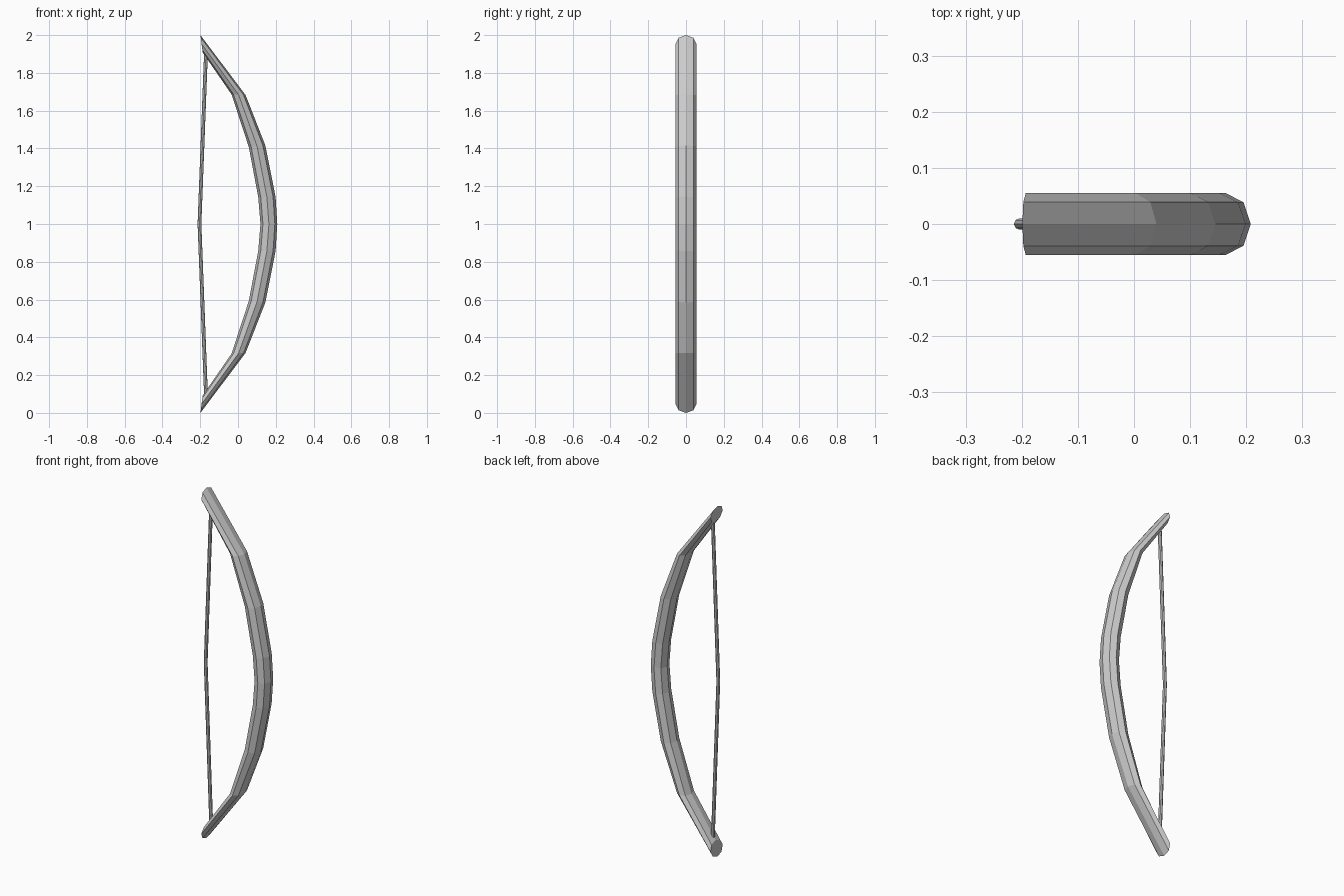
import bpy, bmesh, math

if "Cube" in bpy.data.objects:
    bpy.data.objects.remove(bpy.data.objects["Cube"])

SIDES = 8

def tube(name, rings, ry):
    """Loft octagonal rings; each ring is (outer xz point, inner xz point)."""
    bm = bmesh.new()
    loops = []
    for (ox, oz), (ix, iz) in rings:
        cx, cz, hx, hz = (ox + ix) / 2, (oz + iz) / 2, (ox - ix) / 2, (oz - iz) / 2
        loop = []
        for k in range(SIDES):
            a = 2 * math.pi * k / SIDES
            c = math.cos(a)
            loop.append(bm.verts.new((cx + hx * c, ry * math.sin(a), cz + hz * c)))
        loops.append(loop)
    for a, b in zip(loops, loops[1:]):
        for k in range(SIDES):
            n = (k + 1) % SIDES
            bm.faces.new((a[k], a[n], b[n], b[k]))
    bm.faces.new(loops[0])
    bm.faces.new(loops[-1])
    bmesh.ops.recalc_face_normals(bm, faces=bm.faces[:])
    mesh = bpy.data.meshes.new(name)
    bm.to_mesh(mesh)
    bm.free()
    obj = bpy.data.objects.new(name, mesh)
    bpy.context.collection.objects.link(obj)
    return obj

def mirrored(half):
    """Repeat the upper rings below the middle ring at z = 1."""
    lower = [tuple((x, 2 - z) for x, z in ring) for ring in half[-2::-1]]
    return half + lower

# Curved bow stave: upper tip down to the grip
stave = [((-0.199, 2.0), (-0.187, 1.908)),
         ((0.04, 1.683), (-0.034, 1.686)),
         ((0.145, 1.415), (0.057, 1.408)),
         ((0.199, 1.143), (0.107, 1.143)),
         ((0.208, 1.0), (0.119, 1.0))]
tube("bow_stave", mirrored(stave), 0.055)

# Bowstring, slightly drawn at the middle
string = [((-0.159, 1.92), (-0.179, 1.92)),
          ((-0.194, 1.0), (-0.214, 1.0))]
tube("bow_string", mirrored(string), 0.01)
